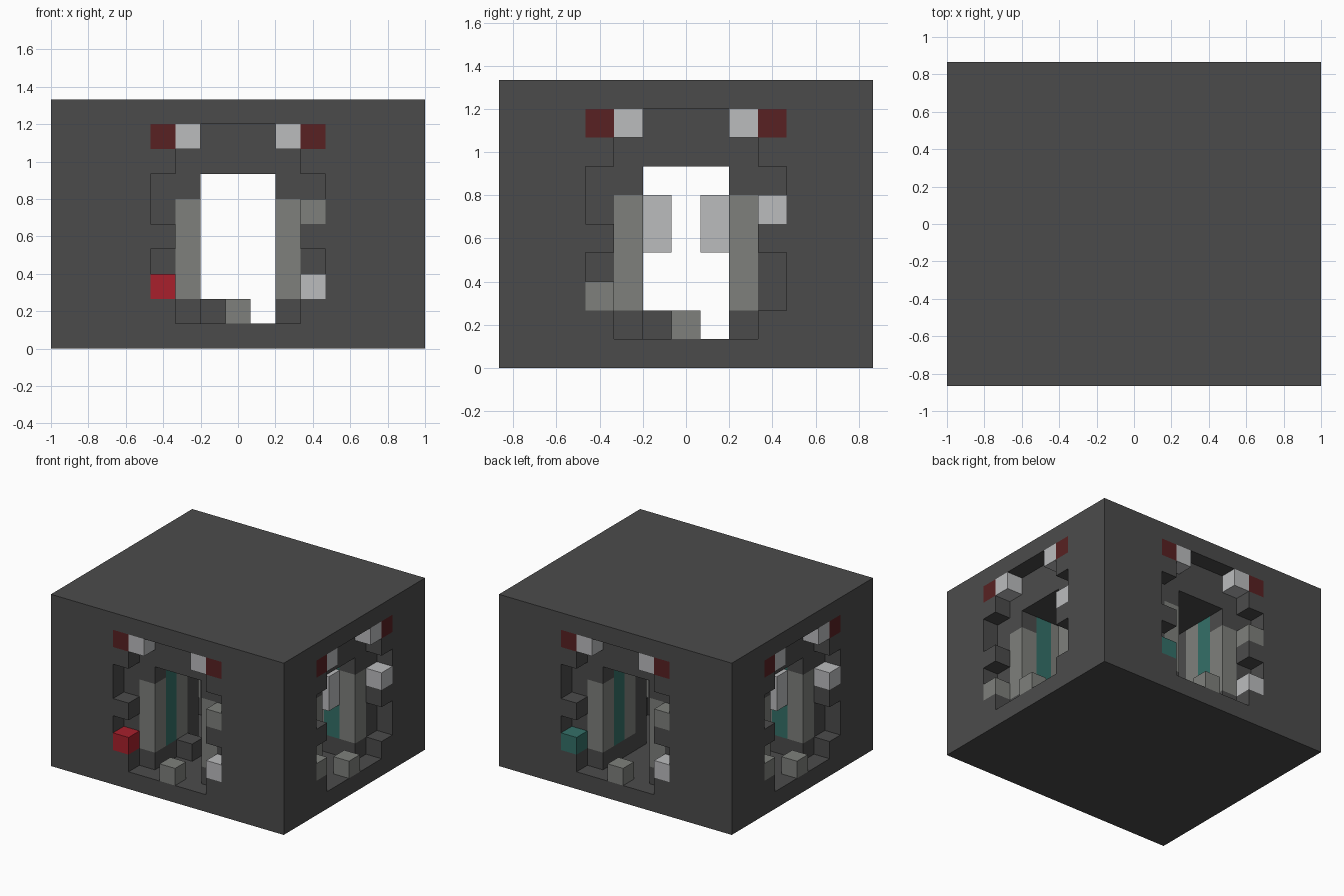
import bpy
import bmesh
from mathutils import Vector

cube = bpy.data.objects.get("Cube")
if cube:
    bpy.data.objects.remove(cube)

UNIT = 2 / 15          # edge of one block
HALF_X, HALF_Y, HIGH = 7, 6, 10

# Part name -> (material name, sRGB colour)
PARTS = {
    "hull": ("charcoal", (75, 75, 75)),
    "lamp_blocks": ("pale grey", (187, 188, 190)),
    "stone_blocks": ("mid grey", (126, 128, 124)),
    "corner_plates": ("dark red", (88, 33, 34)),
    "front_marker": ("red", (168, 32, 44)),
    "teal_frames": ("teal", (52, 112, 104)),
}


def linear(c):
    c /= 255
    return c / 12.92 if c <= 0.04045 else ((c + 0.055) / 1.055) ** 2.4


def make_material(name, rgb):
    mat = bpy.data.materials.new(name)
    mat.use_nodes = True
    colour = (*[linear(c) for c in rgb], 1)
    mat.diffuse_color = colour
    bsdf = next(n for n in mat.node_tree.nodes if n.type == "BSDF_PRINCIPLED")
    bsdf.inputs["Base Color"].default_value = colour
    return mat


# Side frames: a runs to the viewer's right, d runs inward from the wall
SIDES = {
    "front": lambda a, d: (a, d - HALF_Y),
    "right": lambda a, d: (HALF_X - d, a),
    "back": lambda a, d: (-a, HALF_Y - d),
    "left": lambda a, d: (d - HALF_X, -a),
}

# Solid block body
blocks = {(x, y, z): "hull"
          for x in range(-HALF_X, HALF_X + 1)
          for y in range(-HALF_Y, HALF_Y + 1)
          for z in range(HIGH)}


def fill(side, part, across, depth, low, high):
    """Set a run of blocks on one side to a part, or carve them with None."""
    for a in across:
        for d in depth:
            for z in range(low, high + 1):
                cell = (*SIDES[side](a, d), z)
                if part:
                    blocks[cell] = part
                else:
                    blocks.pop(cell, None)


RECESS = {1: 2, 2: 3, 3: 3, 4: 2, 5: 3, 6: 3, 7: 2, 8: 1}   # row -> half width

for side in SIDES:
    # Stepped recess and doorway passage to the centre
    for row, half in RECESS.items():
        fill(side, None, range(-half, half + 1), [0], row, row)
    reach = HALF_Y if side in ("front", "back") else HALF_X
    fill(side, None, (-1, 0, 1), range(reach + 1), 1, 6)

for side in SIDES:
    # Door jambs in three layers
    fill(side, "stone_blocks", (-2, 2), [1], 2, 5)
    fill(side, "teal_frames", (-2, 2), [2], 2, 6)
    fill(side, "stone_blocks", (-2, 2), [3], 2, 6)
    # Top corner lamps and threshold block
    fill(side, "lamp_blocks", (-2, 2), [0], 8, 8)
    fill(side, "corner_plates", (-3, 3), [0], 8, 8)
    fill(side, "stone_blocks", [0], [0], 1, 1)
    # Blocks standing in the recess notches
    if side in ("front", "back"):
        marker = "front_marker" if side == "front" else "teal_frames"
        fill(side, marker, [-3], [0], 2, 2)
        fill(side, "lamp_blocks", [3], [0], 2, 2)
        fill(side, "stone_blocks", [3], [0], 5, 5)
    else:
        fill(side, "stone_blocks", [-3], [0], 2, 2)
        fill(side, "lamp_blocks", [3], [0], 5, 5)
        fill(side, "lamp_blocks", [1], [2], 4, 5)

# Floor steps inside two passages
for side in ("front", "right"):
    fill(side, "hull", [-1], [3], 1, 1)


def build_part(part):
    """Make one mesh from the exposed faces of a part's blocks."""
    bm = bmesh.new()
    for cell, owner in blocks.items():
        if owner != part:
            continue
        centre = Vector(cell) + Vector((0, 0, 0.5))
        for axis in range(3):
            for sign in (-1, 1):
                n = Vector((0, 0, 0))
                n[axis] = sign
                if tuple(int(c) for c in Vector(cell) + n) in blocks:
                    continue
                u = Vector((0, 0, 0))
                u[(axis + 1) % 3] = 0.5
                v = n.cross(u)
                mid = centre + n / 2
                ring = (mid - u - v, mid + u - v, mid + u + v, mid - u + v)
                bm.faces.new([bm.verts.new(p * UNIT) for p in ring])
    bmesh.ops.remove_doubles(bm, verts=bm.verts, dist=UNIT / 100)
    mesh = bpy.data.meshes.new(part)
    bm.to_mesh(mesh)
    bm.free()
    mesh.materials.append(make_material(*PARTS[part]))
    bpy.context.collection.objects.link(bpy.data.objects.new(part, mesh))


for part in PARTS:
    build_part(part)
